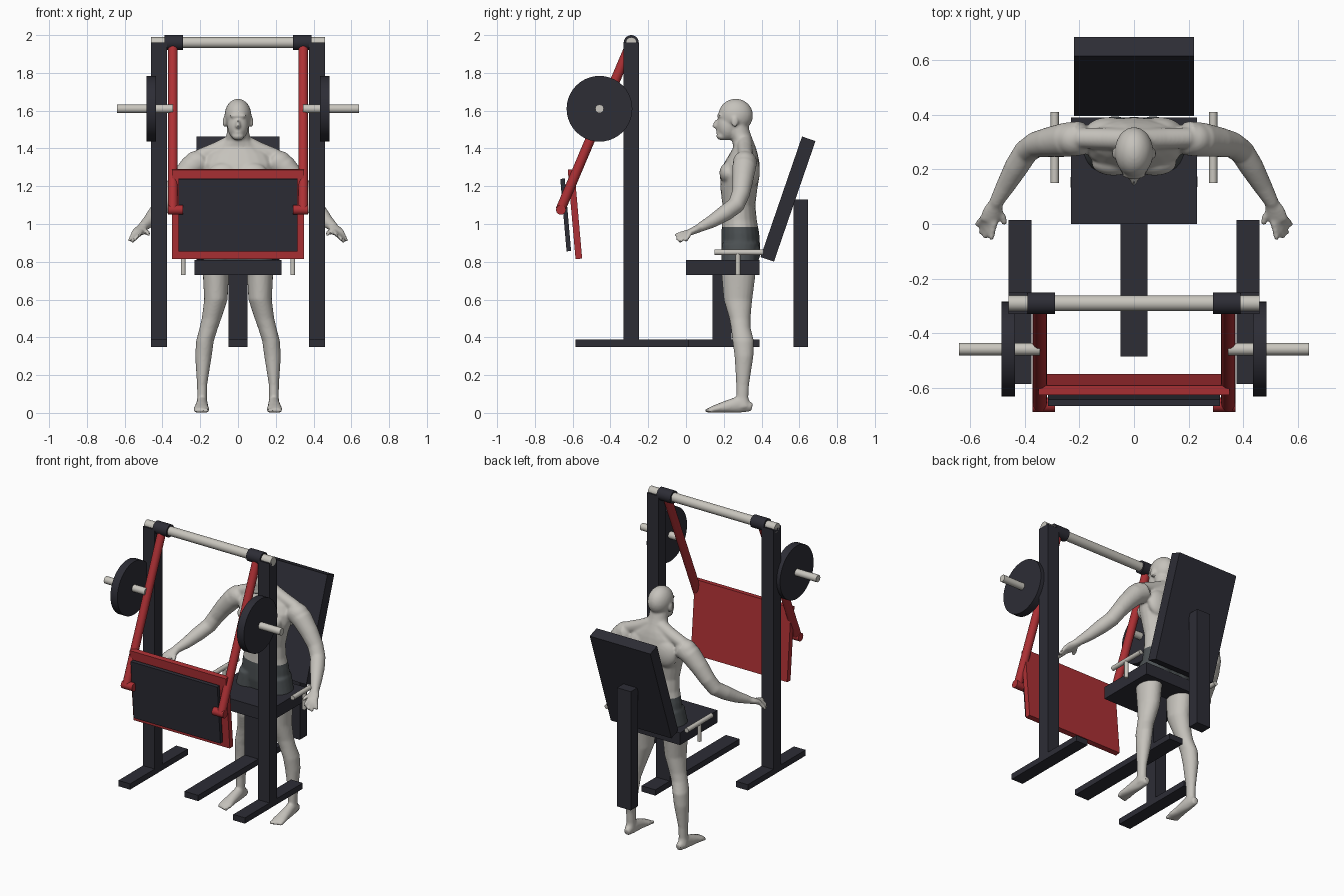
import bpy, bmesh, math
from mathutils import Vector, Matrix

cube = bpy.data.objects.get("Cube")
if cube:
    bpy.data.objects.remove(cube, do_unlink=True)


def material(name, rgb):
    m = bpy.data.materials.new(name)
    m.use_nodes = True
    m.diffuse_color = (*rgb, 1)
    m.node_tree.nodes["Principled BSDF"].inputs["Base Color"].default_value = (*rgb, 1)
    return m


DARK = material("dark steel", (0.026, 0.026, 0.036))
RED = material("red paint", (0.42, 0.03, 0.035))
PALE = material("pale metal", (0.58, 0.56, 0.51))
SKIN = material("skin", (0.56, 0.54, 0.50))
SHORTS = material("grey cloth", (0.07, 0.08, 0.085))
made = []


def finish(name, bm, *mats):
    bmesh.ops.recalc_face_normals(bm, faces=bm.faces)
    me = bpy.data.meshes.new(name)
    bm.to_mesh(me)
    bm.free()
    ob = bpy.data.objects.new(name, me)
    bpy.context.collection.objects.link(ob)
    for m in mats:
        me.materials.append(m)
    made.append(ob)
    return ob


def box(name, x, y, z, mat):
    """Box from (min, max) pairs."""
    bm = bmesh.new()
    spans = (x, y, z)
    mid = Vector([sum(s) / 2 for s in spans])
    size = [s[1] - s[0] for s in spans]
    bmesh.ops.create_cube(bm, size=1, matrix=Matrix.Translation(mid) @ Matrix.Diagonal((*size, 1)))
    return finish(name, bm, mat)


def slab(name, centre, size, tilt, mat):
    """Box leaning about the x axis."""
    bm = bmesh.new()
    bmesh.ops.create_cube(bm, size=1, matrix=Matrix.Translation(centre)
                          @ Matrix.Rotation(math.radians(tilt), 4, 'X') @ Matrix.Diagonal((*size, 1)))
    return finish(name, bm, mat)


def rod(name, a, b, r, mat, sides=24):
    bm = bmesh.new()
    a, b = Vector(a), Vector(b)
    d = b - a
    bmesh.ops.create_cone(bm, cap_ends=True, segments=sides, radius1=r, radius2=r, depth=d.length,
                          matrix=Matrix.Translation((a + b) / 2) @ d.to_track_quat('Z', 'Y').to_matrix().to_4x4())
    return finish(name, bm, mat)


# Base and seat
box("centre_rail", (-.05, .05), (-.485, .39), (.35, .388), DARK)
box("seat_post", (-.05, .05), (.14, .24), (.388, .73), DARK)
box("seat", (-.23, .23), (0, .39), (.73, .81), DARK)
box("back_post", (-.05, .05), (.57, .645), (.35, 1.13), DARK)
slab("backrest", (0, .54, 1.132), (.44, .075, .675), -19, DARK)

# Swinging board with its pad
slab("push_board", (0, -.588, 1.052), (.70, .035, .475), 5, RED)
slab("push_pad", (0, -.637, 1.048), (.63, .024, .385), 5, DARK)

# Top bar
rod("top_bar", (-.46, -.29, 1.96), (.46, -.29, 1.96), .029, PALE)

# Paired parts
for side, s in (("left", 1), ("right", -1)):
    xs = sorted((s * .375, s * .46))
    box(side + "_foot_rail", xs, (-.585, .015), (.35, .388), DARK)
    box(side + "_upright", xs, (-.33, -.25), (.388, 1.96), DARK)
    rod(side + "_sleeve", (s * .29, -.29, 1.96), (s * .39, -.29, 1.96), .04, DARK)
    rod(side + "_swing_arm", (s * .345, -.29, 1.96), (s * .345, -.665, 1.075), .026, RED)
    rod(side + "_arm_peg", (s * .29, -.662, 1.075), (s * .371, -.662, 1.075), .026, RED)
    rod(side + "_weight_bar", (s * .345, -.458, 1.61), (s * .64, -.458, 1.61), .023, PALE, 12)
    rod(side + "_weight_plate", (s * .435, -.458, 1.61), (s * .485, -.458, 1.61), .174, DARK, 40)
    rod(side + "_handle", (s * .29, .15, .85), (s * .29, .41, .85), .015, PALE, 16)
    rod(side + "_handle_stem", (s * .29, .275, .73), (s * .29, .275, .85), .013, PALE, 16)

# Figure, gathered in one mesh and fused afterwards
body = bmesh.new()


def loft(rings, s=1, follow=False, segs=20):
    """Skin ellipses (x, y, z, rx, ry), level or square to the path."""
    pts = [Vector((r[0] * s, r[1], r[2])) for r in rings]
    loops = []
    for i, r in enumerate(rings):
        u, v = Vector((1, 0, 0)), Vector((0, 1, 0))
        if follow:
            t = (pts[min(i + 1, len(pts) - 1)] - pts[max(i - 1, 0)]).normalized()
            v = t.cross(u).normalized()
            u = v.cross(t)
        angles = [math.tau * k / segs for k in range(segs)]
        loops.append([body.verts.new(pts[i] + u * r[3] * math.cos(a) + v * r[-1] * math.sin(a)) for a in angles])
    for lo, hi in zip(loops, loops[1:]):
        for k in range(segs):
            n = (k + 1) % segs
            body.faces.new((lo[k], lo[n], hi[n], hi[k]))
    body.faces.new(loops[0])
    body.faces.new(loops[-1])


def blob(x, y, z, rx, ry, rz):
    bmesh.ops.create_uvsphere(body, u_segments=24, v_segments=16, radius=1,
                              matrix=Matrix.Translation((x, y, z)) @ Matrix.Diagonal((rx, ry, rz, 1)))


# Torso and neck
loft([(0, .29, .79, .15, .09), (0, .29, .87, .165, .103), (0, .288, .95, .155, .10),
      (0, .283, 1.02, .14, .092), (0, .28, 1.1, .138, .087), (0, .28, 1.18, .155, .097),
      (0, .285, 1.26, .18, .105), (0, .295, 1.32, .19, .095), (0, .305, 1.37, .165, .075),
      (0, .31, 1.405, .115, .06), (0, .30, 1.44, .07, .056), (0, .285, 1.48, .06, .056),
      (0, .27, 1.55, .055, .05)])

# Head
blob(0, .263, 1.575, .071, .092, .088)
blob(0, .222, 1.52, .056, .06, .078)
blob(0, .192, 1.465, .034, .032, .022)
blob(0, .178, 1.572, .046, .014, .011)
blob(0, .16, 1.528, .011, .015, .026)
blob(0, .155, 1.518, .014, .016, .011)
blob(0, .17, 1.488, .022, .011, .009)

leg = [(.085, .285, .90, .08, .095), (.105, .28, .80, .083, .095), (.117, .278, .73, .069, .09),
       (.117, .275, .60, .062, .076), (.14, .285, .50, .052, .056), (.155, .29, .45, .049, .052),
       (.175, .303, .38, .047, .057), (.183, .307, .30, .044, .05), (.19, .30, .15, .027, .034),
       (.19, .298, .08, .026, .032), (.192, .305, .03, .03, .038)]
foot = [(.188, .35, .03, .02, .022), (.19, .28, .045, .03, .045), (.193, .2, .03, .036, .03),
        (.193, .15, .02, .043, .02), (.193, .122, .014, .038, .013)]
arm = [(.19, .315, 1.335, .063), (.25, .308, 1.30, .063), (.31, .30, 1.23, .055), (.36, .29, 1.16, .048),
       (.395, .265, 1.10, .046), (.43, .21, 1.06, .044), (.47, .14, 1.015, .035), (.507, .075, .982, .025)]
fingers = [(.572, .0, .915), (.558, -.03, .91), (.543, -.045, .922), (.522, -.05, .942)]

for s in (1, -1):
    # Ear, trapezius, shoulder, chest, shoulder blade, buttock
    blob(s * .072, .258, 1.54, .009, .019, .03)
    loft([(.03, .31, 1.435, .04), (.11, .313, 1.395, .04), (.2, .315, 1.36, .038)], s, True)
    blob(s * .218, .31, 1.325, .07, .062, .062)
    blob(s * .075, .222, 1.27, .08, .045, .055)
    blob(s * .09, .345, 1.28, .085, .046, .09)
    blob(s * .07, .335, .85, .07, .06, .07)
    # Leg and foot with toes
    loft(leg, s)
    loft(foot, s, True)
    for i in range(5):
        blob(s * (.163 + .015 * i), .115 + .004 * i, .012, .01, .016, .012)
    # Arm and hand
    loft(arm, s, True)
    loft([(.5, .085, .985, .024), (.518, .045, .967, .036, .02), (.532, .01, .952, .036, .016)], s, True)
    for i, tip in enumerate(fingers):
        root = (.553 - .014 * i, .02 - .004 * i, .95 + .003 * i)
        loft([(*root, .013), (*tip, .011)], s, True, 10)
        blob(s * tip[0], tip[1], tip[2], .011, .011, .011)
    loft([(.505, .06, .97, .015), (.48, .025, .955, .013), (.472, -.002, .945, .011)], s, True, 10)

figure = finish("figure", body, SKIN, SHORTS)
bpy.context.view_layer.objects.active = figure
fuse = figure.modifiers.new("fuse", 'REMESH')
fuse.mode, fuse.voxel_size = 'VOXEL', .007
relax = figure.modifiers.new("relax", 'SMOOTH')
relax.factor, relax.iterations = .5, 6
for mod in ("fuse", "relax"):
    bpy.ops.object.modifier_apply(modifier=mod)

# Shorts, cut cleanly at waist and hem
WAIST, HEM = .985, .775
bm = bmesh.new()
bm.from_mesh(figure.data)
for z in (WAIST, HEM):
    bmesh.ops.bisect_plane(bm, geom=bm.verts[:] + bm.edges[:] + bm.faces[:],
                           plane_co=(0, 0, z), plane_no=(0, 0, 1))
for f in bm.faces:
    c = f.calc_center_median()
    f.material_index = int(HEM < c.z < WAIST and abs(c.x) < .25)
bm.to_mesh(figure.data)
bm.free()

# Smooth round parts, keep hard edges
bpy.ops.object.select_all(action='DESELECT')
for ob in made:
    ob.select_set(True)
bpy.ops.object.shade_smooth_by_angle(angle=math.radians(35))
